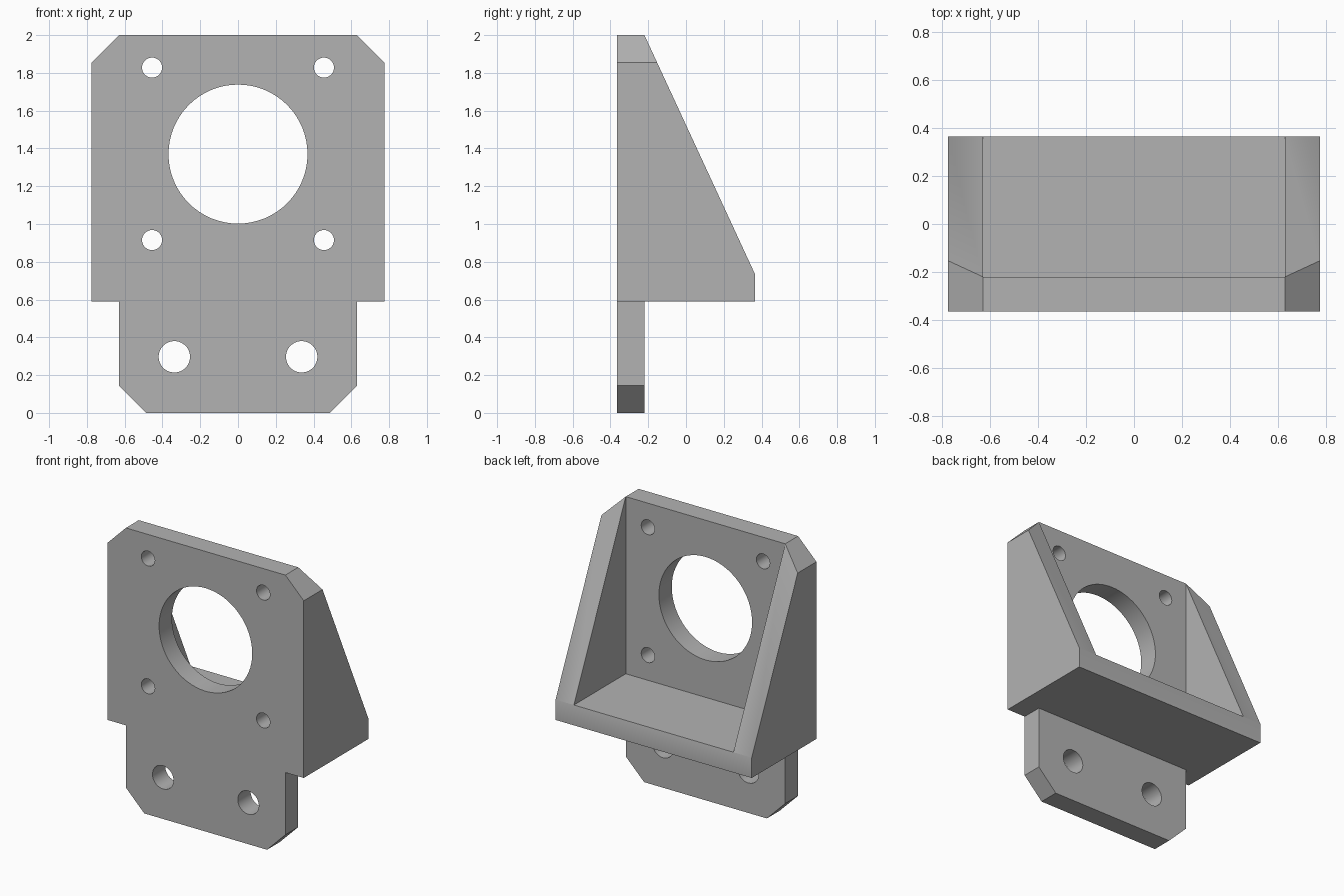
import bpy, bmesh, math
from mathutils import Vector, Matrix

if "Cube" in bpy.data.objects:
    bpy.data.objects.remove(bpy.data.objects["Cube"], do_unlink=True)

HALF_W, TAB_W = 0.775, 0.63        # half widths of body and lower tab
FRONT, BACK = -0.365, 0.365
PLATE_BACK = -0.22
SHELF_Z, SHELF_TOP, TOP = 0.59, 0.735, 2.0

grey = bpy.data.materials.new("grey")
grey.use_nodes = True
COLOUR = (0.45, 0.45, 0.45, 1)
grey.diffuse_color = COLOUR
grey.node_tree.nodes["Principled BSDF"].inputs["Base Color"].default_value = COLOUR


def make_object(name, bm):
    bmesh.ops.recalc_face_normals(bm, faces=bm.faces)
    mesh = bpy.data.meshes.new(name)
    bm.to_mesh(mesh)
    bm.free()
    mesh.materials.append(grey)
    obj = bpy.data.objects.new(name, mesh)
    bpy.context.collection.objects.link(obj)
    return obj


def add_box(bm, low, high):
    low, high = Vector(low), Vector(high)
    matrix = Matrix.Translation((low + high) / 2) @ Matrix.Diagonal((*(high - low), 1))
    bmesh.ops.create_cube(bm, size=1, matrix=matrix)


def add_drill(bm, x, z, radius):
    matrix = Matrix.Translation((x, (FRONT + PLATE_BACK) / 2, z)) @ Matrix.Rotation(math.pi / 2, 4, 'X')
    bmesh.ops.create_cone(bm, cap_ends=True, segments=64, radius1=radius,
                          radius2=radius, depth=0.4, matrix=matrix)


def cut(obj, cutter):
    mod = obj.modifiers.new(cutter.name, 'BOOLEAN')
    mod.operation = 'DIFFERENCE'
    mod.solver = 'EXACT'
    mod.object = cutter
    cutter.hide_render = True
    cutter.hide_viewport = False


# Bracket body: side profile extruded across the full width
profile = [(FRONT, 0), (PLATE_BACK, 0), (PLATE_BACK, SHELF_Z), (BACK, SHELF_Z),
           (BACK, SHELF_TOP), (PLATE_BACK, TOP), (FRONT, TOP)]
bm = bmesh.new()
face = bm.faces.new([bm.verts.new((-HALF_W, y, z)) for y, z in profile])
extruded = bmesh.ops.extrude_face_region(bm, geom=[face])["geom"]
bmesh.ops.translate(bm, vec=(2 * HALF_W, 0, 0),
                    verts=[v for v in extruded if isinstance(v, bmesh.types.BMVert)])

# Chamfered corners at top and bottom
for side in (-1, 1):
    for point, normal in (((side * TAB_W, 0, TOP), (side, 0, 1)),
                          ((side * 0.485, 0, 0), (side, 0, -1))):
        result = bmesh.ops.bisect_plane(bm, geom=bm.verts[:] + bm.edges[:] + bm.faces[:],
                                        plane_co=point, plane_no=normal, clear_outer=True)
        edges = [e for e in result["geom_cut"] if isinstance(e, bmesh.types.BMEdge)]
        bmesh.ops.edgeloop_fill(bm, edges=edges)
bracket = make_object("bracket", bm)

# Pocket between the cheeks
bm = bmesh.new()
add_box(bm, (-TAB_W, PLATE_BACK, SHELF_TOP), (TAB_W, 1, 2.5))
pocket = make_object("pocket_cutter", bm)

# Notches beside the lower tab
bm = bmesh.new()
for side in (-1, 1):
    x0, x1 = sorted((side * TAB_W, side))
    add_box(bm, (x0, -1, -0.5), (x1, 1, SHELF_Z))
notches = make_object("notch_cutter", bm)

# Centre bore, four screw holes and two mounting holes
bm = bmesh.new()
add_drill(bm, 0, 1.37, 0.368)
for side in (-1, 1):
    add_drill(bm, side * 0.455, 0.915, 0.053)
    add_drill(bm, side * 0.455, 1.828, 0.053)
    add_drill(bm, side * 0.337, 0.297, 0.083)
drills = make_object("hole_cutter", bm)

# Apply the cuts and discard the cutters
cutters = (pocket, notches, drills)
for cutter in cutters:
    cut(bracket, cutter)
depsgraph = bpy.context.evaluated_depsgraph_get()
bracket_mesh = bpy.data.meshes.new_from_object(bracket.evaluated_get(depsgraph))
bracket.modifiers.clear()
bracket.data = bracket_mesh
for cutter in cutters:
    bpy.data.objects.remove(cutter, do_unlink=True)

# Weld stray points, then smooth the bores and the rim
bm = bmesh.new()
bm.from_mesh(bracket_mesh)
bmesh.ops.remove_doubles(bm, verts=bm.verts, dist=0.0005)
bm.to_mesh(bracket_mesh)
bm.free()
bpy.ops.object.select_all(action='DESELECT')
bracket.select_set(True)
bpy.context.view_layer.objects.active = bracket
bpy.ops.object.shade_smooth_by_angle(angle=math.radians(30))
